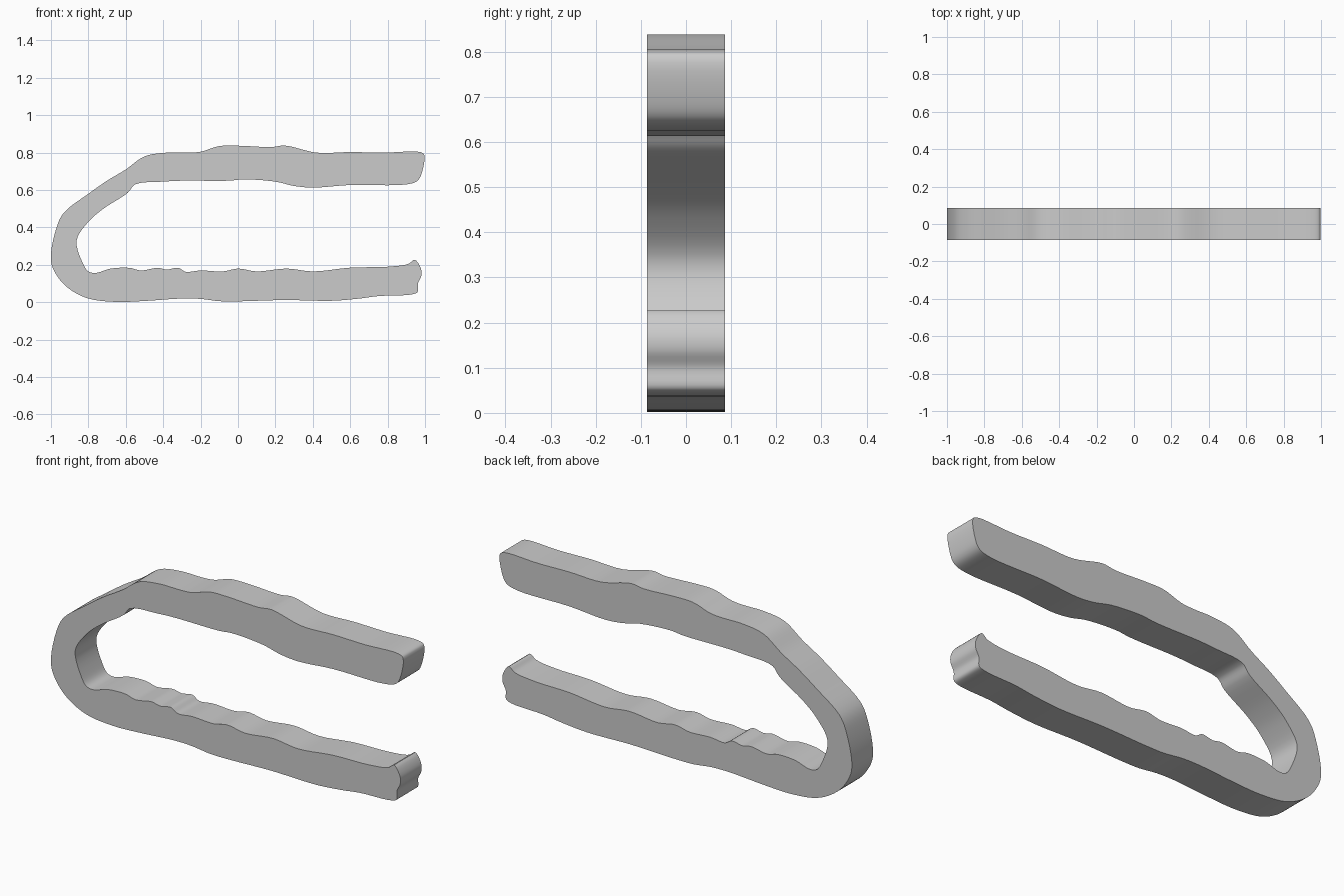
import bpy
import bmesh
import math
from mathutils import Vector

HALF_DEPTH = 0.086
STEPS = 5

default_cube = bpy.data.objects.get("Cube")
if default_cube:
    bpy.data.objects.remove(default_cube, do_unlink=True)


def make_material(name, value):
    """Create one flat grey material."""
    material = bpy.data.materials.new(name)
    colour = (value, value, value, 1)
    material.diffuse_color = colour
    material.use_nodes = True
    material.node_tree.nodes["Principled BSDF"].inputs["Base Color"].default_value = colour
    return material


def smooth_loop(points):
    """Closed centripetal spline through the control points."""
    controls = [Vector(point) for point in points]
    count = len(controls)
    result = []
    for i in range(count):
        p = [controls[(i + k - 1) % count] for k in range(4)]
        t = [0.0]
        for a, b in zip(p, p[1:]):
            t.append(t[-1] + math.sqrt((b - a).length))
        for step in range(STEPS):
            u = t[1] + (t[2] - t[1]) * step / STEPS
            level = p
            spans = [[(0, 1), (1, 2), (2, 3)], [(0, 2), (1, 3)], [(1, 2)]]
            for span in spans:
                level = [level[j].lerp(level[j + 1], (u - t[a]) / (t[b] - t[a]))
                         for j, (a, b) in enumerate(span)]
            result.append(level[0])
    return result


def extrude_outline(name, outline, material):
    """Turn an x-z outline into a slab of constant depth."""
    bm = bmesh.new()
    front = [bm.verts.new((p.x, -HALF_DEPTH, p.y)) for p in outline]
    back = [bm.verts.new((p.x, HALF_DEPTH, p.y)) for p in outline]
    bm.faces.new(front)
    bm.faces.new(back[::-1])
    for i in range(len(outline)):
        j = (i + 1) % len(outline)
        bm.faces.new((front[i], back[i], back[j], front[j]))
    bmesh.ops.recalc_face_normals(bm, faces=bm.faces)
    mesh = bpy.data.meshes.new(name)
    bm.to_mesh(mesh)
    bm.free()
    mesh.materials.append(material)
    obj = bpy.data.objects.new(name, mesh)
    bpy.context.collection.objects.link(obj)
    bpy.ops.object.select_all(action="DESELECT")
    obj.select_set(True)
    bpy.context.view_layer.objects.active = obj
    bpy.ops.object.shade_smooth_by_angle(angle=math.radians(30))
    return obj


# Upper arm, outside edge, from the tip to the bend
upper_outside = [
    (.995, .79), (.97, .804), (.78, .80), (.6, .803), (.42, .80), (.25, .838),
    (.18, .83), (0, .837), (-.1, .835), (-.2, .805), (-.27, .80), (-.38, .80),
    (-.5, .78), (-.6, .71)]

# Outside of the rounded bend
bend_outside = [
    (-.7, .65), (-.8, .58), (-.93, .48), (-.97, .4), (-1, .22), (-.96, .13),
    (-.9, .07), (-.8, .02)]

# Lower arm, underside, from the bend to the tip
lower_outside = [
    (-.65, .002), (-.5, .007), (-.3, .02), (-.2, .018), (-.1, .006), (0, .005),
    (.25, .012), (.5, .008), (.65, .02), (.75, .033), (.93, .042), (.96, .055)]

# Uneven broken tip of the lower arm
lower_tip = [(.962, .1), (.98, .14), (.978, .18), (.945, .227), (.91, .205)]

# Lower arm, rippled upper edge, from the tip to the bend
lower_inside = [
    (.8, .19), (.6, .185), (.4, .165), (.26, .18), (.1, .165), (0, .18),
    (-.08, .165), (-.2, .17), (-.28, .163), (-.32, .184), (-.38, .175),
    (-.43, .184), (-.52, .17), (-.58, .184), (-.68, .18), (-.76, .157)]

# Inside of the bend
bend_inside = [
    (-.8, .165), (-.83, .21), (-.863, .33), (-.8, .43), (-.72, .5),
    (-.59, .585), (-.55, .63)]

# Upper arm, underside, from the bend to the tip
upper_inside = [
    (-.4, .645), (-.3, .65), (-.05, .65), (.03, .657), (.2, .645), (.3, .622),
    (.4, .613), (.6, .627), (.9, .63), (.96, .65), (.985, .7)]

outline = smooth_loop(upper_outside + bend_outside + lower_outside + lower_tip
                      + lower_inside + bend_inside + upper_inside)
extrude_outline("bent_strip", outline, make_material("plain grey", 0.6))
